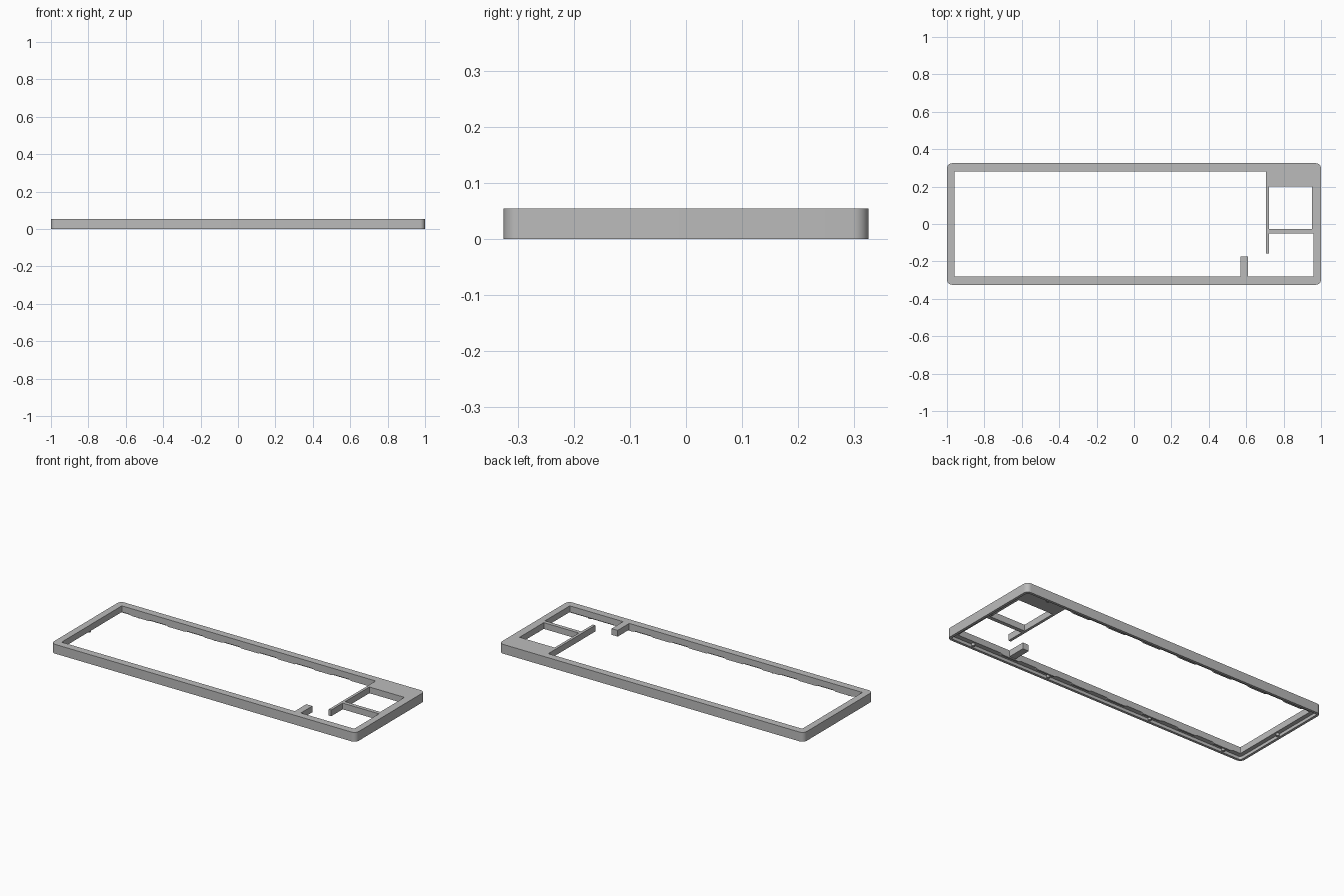
import bpy, bmesh, math

cube = bpy.data.objects.get("Cube")
if cube:
    bpy.data.objects.remove(cube, do_unlink=True)

TOP = 0.055          # upper surface
LIP = 0.018          # underside of the recessed border
HX, HY = 0.96, 0.282  # half size of the opening

grey = bpy.data.materials.new("plain grey")
grey.use_nodes = True
grey.diffuse_color = (0.5, 0.5, 0.5, 1)
grey.node_tree.nodes["Principled BSDF"].inputs["Base Color"].default_value = (0.5, 0.5, 0.5, 1)


def finish(name, bm):
    bmesh.ops.recalc_face_normals(bm, faces=bm.faces)
    mesh = bpy.data.meshes.new(name)
    bm.to_mesh(mesh)
    bm.free()
    mesh.materials.append(grey)
    obj = bpy.data.objects.new(name, mesh)
    bpy.context.collection.objects.link(obj)
    return obj


def rounded_rect(bm, hx, hy, r, z, steps=8):
    verts = []
    for corner, (sx, sy) in enumerate([(1, 1), (-1, 1), (-1, -1), (1, -1)]):
        for i in range(steps + 1):
            a = math.pi / 2 * (corner + i / steps)
            verts.append(bm.verts.new((sx * (hx - r) + r * math.cos(a),
                                       sy * (hy - r) + r * math.sin(a), z)))
    return verts


def prism(name, outline, place):
    """Solid between two copies of an outline; place(point, side) gives 3D."""
    bm = bmesh.new()
    ends = [[bm.verts.new(place(p, s)) for p in outline] for s in (0, 1)]
    n = len(outline)
    for loop in ends:
        bm.faces.new(loop)
    for i in range(n):
        j = (i + 1) % n
        bm.faces.new((ends[0][i], ends[0][j], ends[1][j], ends[1][i]))
    return finish(name, bm)


def box(name, x0, x1, y0, y1, z0=LIP, z1=TOP):
    corners = [(x0, y0), (x1, y0), (x1, y1), (x0, y1)]
    return prism(name, corners, lambda p, s: (p[0], p[1], z1 if s else z0))


# Frame: outer skirt, flat top border and a recess underneath
bm = bmesh.new()
loops = [rounded_rect(bm, *ring) for ring in [
    (1, 0.325, 0.028, 0), (1, 0.325, 0.028, TOP),
    (HX, HY, 0.002, TOP), (HX, HY, 0.002, LIP),
    (0.985, 0.31, 0.014, LIP), (0.985, 0.31, 0.014, 0)]]
for a, b in zip(loops, loops[1:] + loops[:1]):
    for i in range(len(a)):
        j = (i + 1) % len(a)
        bm.faces.new((a[i], a[j], b[j], b[i]))
frame = finish("frame", bm)
bpy.context.view_layer.objects.active = frame
frame.select_set(True)
bpy.ops.object.shade_smooth_by_angle(angle=math.radians(30))
frame.select_set(False)

# Corner panel, dividers and the short stub
box("corner_panel", 0.706, 0.962, 0.20, 0.29)
box("long_divider", 0.706, 0.722, -0.158, 0.20)
box("cross_divider", 0.722, 0.962, -0.05, -0.027)
box("window_side_strip", 0.952, 0.962, -0.027, 0.20)
box("front_stub", 0.57, 0.61, -0.285, -0.174)

# Shallow tapered tabs under the long inner edges
for side, label in ((-1, "front"), (1, "back")):
    for k in range(7):
        x = -0.84 + k * 0.24
        tab = [(x - 0.07, LIP), (x - 0.055, LIP - 0.006),
               (x + 0.055, LIP - 0.006), (x + 0.07, LIP)]
        prism(f"{label}_tab_{k + 1}", tab,
              lambda p, s: (p[0], side * (HY + 0.010 * s), p[1]))

# Small round clips in the recess behind the skirt
spots = [(x, s * 0.302) for x in (-0.86, -0.36, 0.33, 0.84) for s in (-1, 1)]
spots += [(-0.977, 0), (0.977, 0)]
circle = [(0.009 * math.cos(i * math.pi / 6), 0.009 * math.sin(i * math.pi / 6))
          for i in range(12)]
for k, (cx, cy) in enumerate(spots):
    prism(f"clip_{k + 1}", circle,
          lambda p, s: (cx + p[0], cy + p[1], LIP if s else 0.004))
